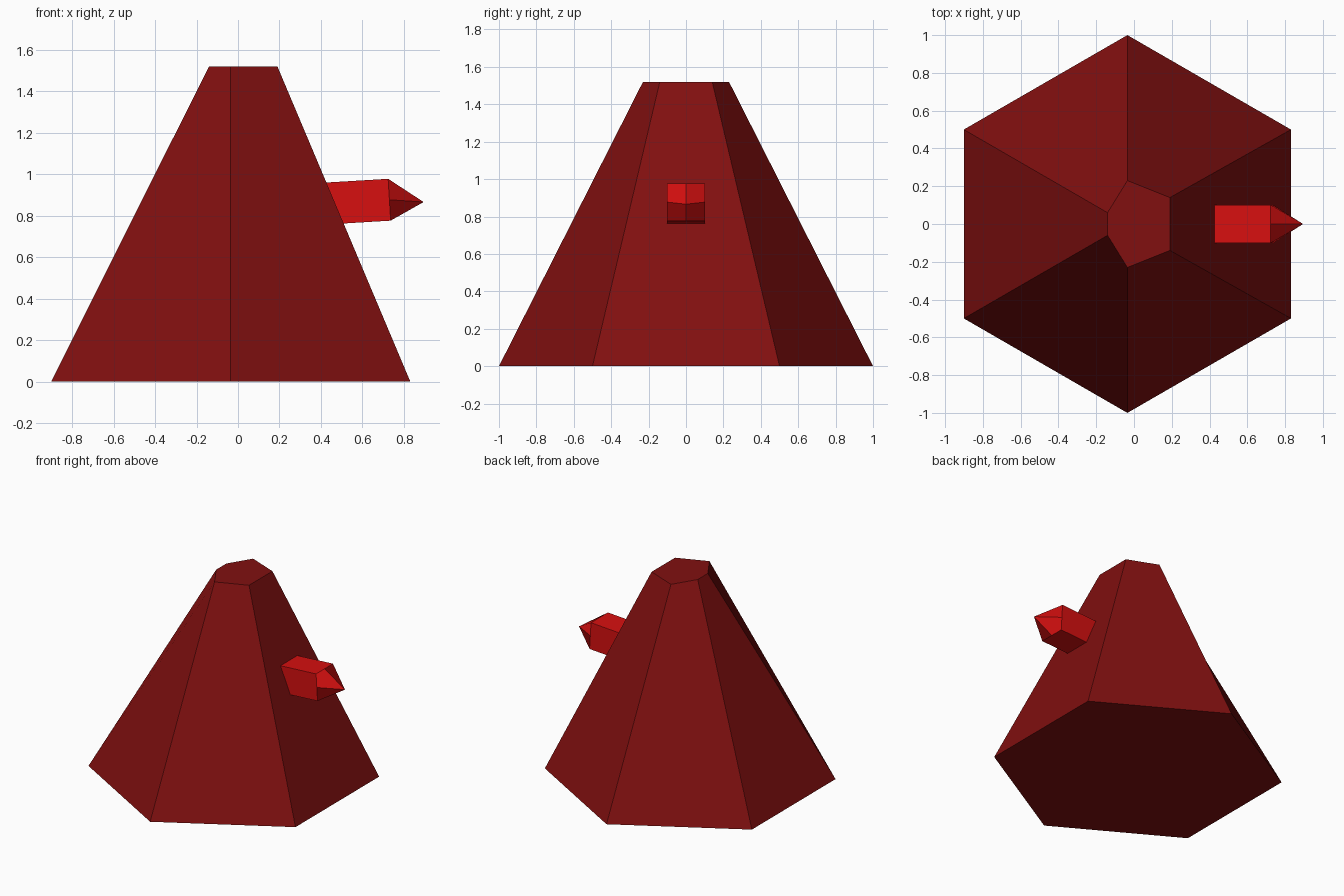
import bpy, bmesh, math
from mathutils import Vector

if "Cube" in bpy.data.objects:
    bpy.data.objects.remove(bpy.data.objects["Cube"])


def material(name, color):
    m = bpy.data.materials.new(name)
    m.diffuse_color = (*color, 1)
    m.use_nodes = True
    m.node_tree.nodes["Principled BSDF"].inputs["Base Color"].default_value = m.diffuse_color
    return m


def add_object(name, bm, mat):
    bmesh.ops.recalc_face_normals(bm, faces=bm.faces)
    mesh = bpy.data.meshes.new(name)
    bm.to_mesh(mesh)
    bm.free()
    mesh.materials.append(mat)
    ob = bpy.data.objects.new(name, mesh)
    bpy.context.collection.objects.link(ob)
    return ob


dark_red = material("dark red", (0.22, 0.005, 0.005))
bright_red = material("bright red", (0.68, 0.005, 0.005))

# Body: regular hexagon base tapering to a lopsided hexagonal top
CX, HEIGHT = -0.035, 1.52
top_xy = [(0.19, 0.14), (CX, 0.23), (-0.14, 0.06),
          (-0.14, -0.06), (CX, -0.23), (0.19, -0.14)]
bm = bmesh.new()
base = []
for i in range(6):
    a = math.radians(30 + 60 * i)
    base.append(bm.verts.new((CX + math.cos(a), math.sin(a), 0)))
top = [bm.verts.new((x, y, HEIGHT)) for x, y in top_xy]
bm.faces.new(base[::-1])
bm.faces.new(top)
for i in range(6):
    j = (i + 1) % 6
    bm.faces.new((base[i], base[j], top[j], top[i]))
add_object("body", bm, dark_red)

# Nose: slightly tilted square bar whose end is a 2x2 grid pulled to a point
TILT, HALF = 0.06, 0.101
axis = Vector((math.cos(TILT), 0, math.sin(TILT)))
up = Vector((-math.sin(TILT), 0, math.cos(TILT)))
end = Vector((0.73, 0, 0.877))
start = end - axis * 0.4
ring = [(-1, -1), (0, -1), (1, -1), (1, 0), (1, 1), (0, 1), (-1, 1), (-1, 0)]


def nose_ring(bm, centre):
    return [bm.verts.new(centre + Vector((0, y * HALF, 0)) + up * (z * HALF))
            for y, z in ring]


bm = bmesh.new()
back, front = nose_ring(bm, start), nose_ring(bm, end)
tip = bm.verts.new((0.895, 0, 0.866))
bm.faces.new(back[::-1])
for i in range(8):
    j = (i + 1) % 8
    bm.faces.new((back[i], back[j], front[j], front[i]))
for i in range(0, 8, 2):
    bm.faces.new((tip, front[i - 1], front[i], front[i + 1]))
add_object("nose", bm, bright_red)
